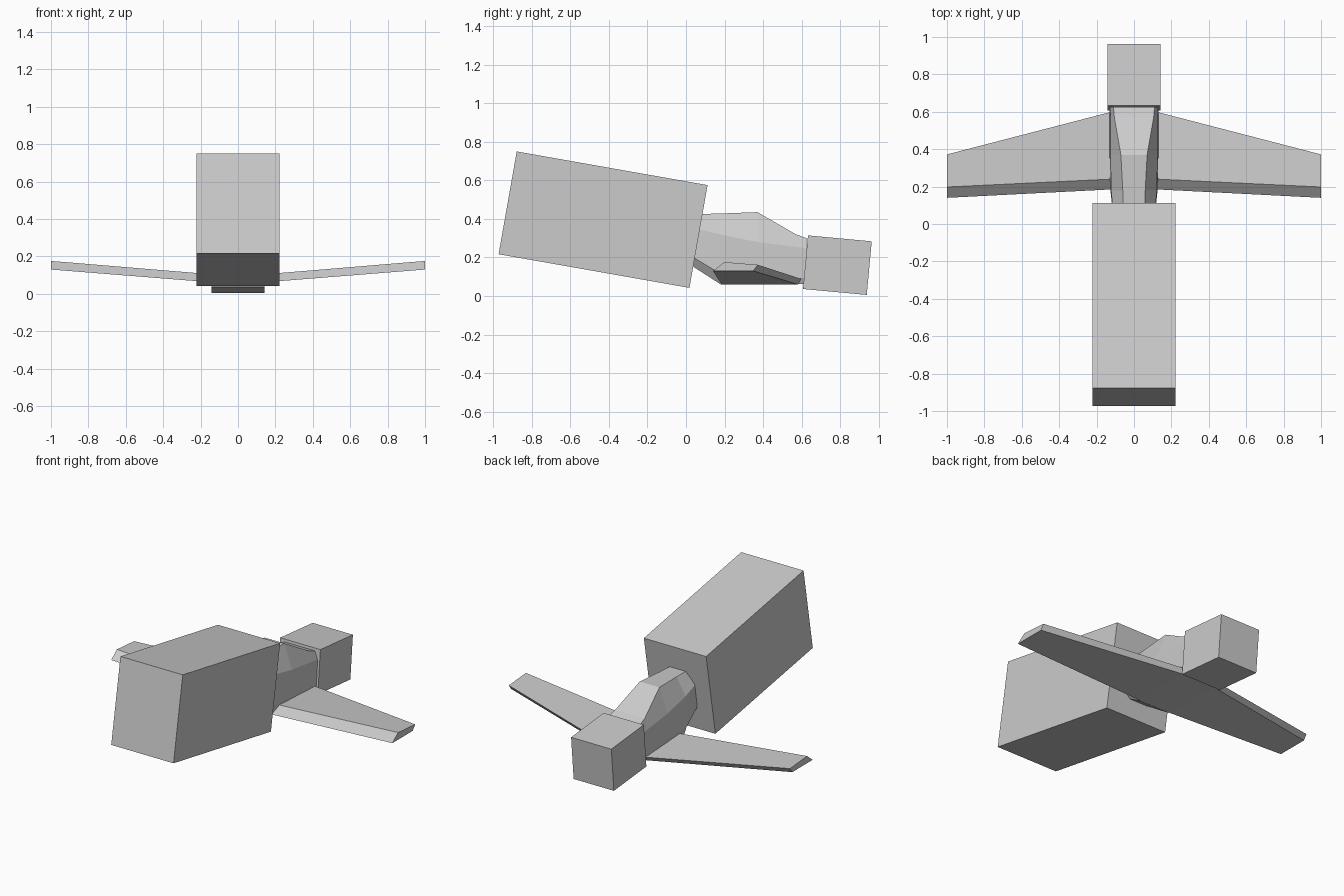
import bpy, bmesh
from math import radians
from mathutils import Matrix

if "Cube" in bpy.data.objects:
    bpy.data.objects.remove(bpy.data.objects["Cube"])


def make_object(name, bm):
    bmesh.ops.recalc_face_normals(bm, faces=bm.faces)
    mesh = bpy.data.meshes.new(name)
    bm.to_mesh(mesh)
    bm.free()
    obj = bpy.data.objects.new(name, mesh)
    bpy.context.collection.objects.link(obj)
    return obj


def tilted_box(name, center, size, tilt):
    bm = bmesh.new()
    mat = (Matrix.Translation(center) @ Matrix.Rotation(radians(tilt), 4, 'X')
           @ Matrix.Diagonal((*size, 1)))
    bmesh.ops.create_cube(bm, size=1, matrix=mat)
    return make_object(name, bm)


def loft(name, rings):
    # Skin a list of equal-length point rings and cap both ends
    bm = bmesh.new()
    loops = [[bm.verts.new(p) for p in ring] for ring in rings]
    n = len(loops[0])
    for a, b in zip(loops, loops[1:]):
        for i in range(n):
            j = (i + 1) % n
            bm.faces.new((a[i], a[j], b[j], b[i]))
    bm.faces.new(loops[0])
    bm.faces.new(loops[-1])
    return make_object(name, bm)


# Large sloping rear block and small nose block
tilted_box("rear_block", (0, -0.43, 0.396), (0.443, 1.005, 0.541), -10)
tilted_box("nose_block", (0, 0.785, 0.16), (0.286, 0.332, 0.279), -5.3)

# Faceted body: per station y, then (half width, z) from top to bottom
stations = [
    (0.03, (0.055, 0.424), (0.110, 0.357), (0.110, 0.205), (0.060, 0.157)),
    (0.18, (0.060, 0.428), (0.122, 0.318), (0.126, 0.115), (0.110, 0.060)),
    (0.37, (0.070, 0.435), (0.126, 0.280), (0.130, 0.110), (0.120, 0.060)),
    (0.57, (0.105, 0.320), (0.126, 0.255), (0.130, 0.090), (0.120, 0.060)),
    (0.625, (0.110, 0.300), (0.128, 0.248), (0.130, 0.095), (0.120, 0.065)),
]
rings = []
for y, *half in stations:
    ring = [(x, y, z) for x, z in half]
    ring += [(-x, y, z) for x, z in reversed(half)]
    rings.append(ring)
loft("body", rings)

# Wing: tapered four-sided section, raised towards both tips
root = [(0.185, 0.06), (0.24, 0.103), (0.60, 0.088), (0.58, 0.06)]
tip = [(0.14, 0.13), (0.198, 0.176), (0.372, 0.162), (0.348, 0.13)]
spans = [(-1, tip), (-0.12, root), (0.12, root), (1, tip)]
loft("wing", [[(x, y, z) for y, z in sec] for x, sec in spans])
